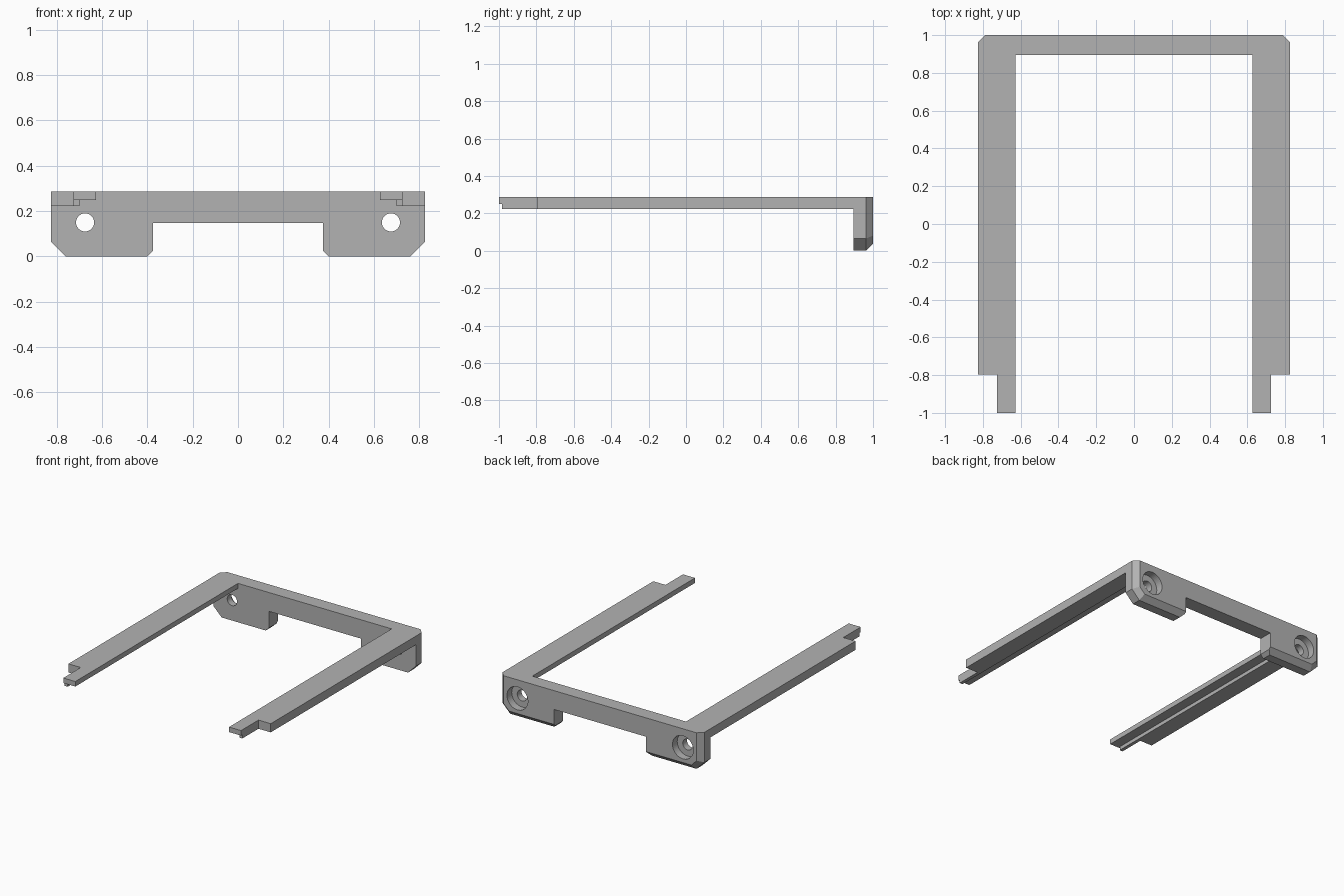
import bpy, bmesh, math
from mathutils import Vector

cube = bpy.data.objects.get("Cube")
if cube:
    bpy.data.objects.remove(cube, do_unlink=True)

grey = bpy.data.materials.new("plain_grey")
grey.use_nodes = True
GREY = (0.45, 0.45, 0.45, 1)
grey.diffuse_color = GREY
grey.node_tree.nodes["Principled BSDF"].inputs["Base Color"].default_value = GREY

TOP, HALF_WIDTH, PLATE_FRONT = 0.287, 0.825, 0.895


def prism(profile, y0, y1):
    """Closed solid from an (x, z) outline swept along y."""
    bm = bmesh.new()
    face = bm.faces.new([bm.verts.new((x, y0, z)) for x, z in profile])
    swept = bmesh.ops.extrude_face_region(bm, geom=[face])
    moved = [v for v in swept["geom"] if isinstance(v, bmesh.types.BMVert)]
    bmesh.ops.translate(bm, verts=moved, vec=(0, y1 - y0, 0))
    bmesh.ops.recalc_face_normals(bm, faces=bm.faces)
    return bm


def rect(x0, x1, z0, z1):
    return [(x0, z0), (x1, z0), (x1, z1), (x0, z1)]


def to_object(bm, name):
    mesh = bpy.data.meshes.new(name)
    bmesh.ops.recalc_face_normals(bm, faces=bm.faces)
    bm.to_mesh(mesh)
    bm.free()
    mesh.materials.append(grey)
    obj = bpy.data.objects.new(name, mesh)
    bpy.context.collection.objects.link(obj)
    return obj


def mirror(obj):
    mod = obj.modifiers.new("mirror", "MIRROR")
    mod.use_axis[0] = True


def cut(obj, cutter):
    mod = obj.modifiers.new("cut", "BOOLEAN")
    mod.operation, mod.solver, mod.object = "DIFFERENCE", "EXACT", cutter
    cutter.hide_render = True
    cutter.hide_set(True)


def trim(bm, point, normal):
    """Slice off everything beyond a plane and cap the opening."""
    geom = bm.verts[:] + bm.edges[:] + bm.faces[:]
    result = bmesh.ops.bisect_plane(bm, geom=geom, plane_co=point,
                                    plane_no=Vector(normal).normalized(), clear_outer=True)
    edges = [e for e in result["geom_cut"] if isinstance(e, bmesh.types.BMEdge)]
    bmesh.ops.holes_fill(bm, edges=edges)


# Back plate: one half with its foot, then bevelled outer rear edges
plate = prism([(0, 0.148), (0.375, 0.148), (0.375, 0.025), (0.4, 0), (0.76, 0),
               (HALF_WIDTH, 0.065), (HALF_WIDTH, TOP), (0, TOP)], PLATE_FRONT, 1)
trim(plate, (HALF_WIDTH, 0.962, 0), (1, 1, 0))
trim(plate, (0, 0.962, 0), (0, 1, -1))
trim(plate, (0.76, 0.962, 0), (1, math.sqrt(2), -1))
middle = [f for f in plate.faces if all(abs(v.co.x) < 1e-5 for v in f.verts)]
bmesh.ops.delete(plate, geom=middle, context="FACES_ONLY")
back_plate = to_object(plate, "back_plate")
mirror(back_plate)

# Screw holes with wide counterbores at the rear
for name, radius, y0, y1 in (("screw_hole_cutter", 0.04, 0.8, 1.1),
                             ("counterbore_cutter", 0.085, 0.945, 1.1)):
    for side in (-1, 1):
        ring = [(side * 0.675 + radius * math.cos(a), 0.15 + radius * math.sin(a))
                for a in (math.tau * i / 48 for i in range(48))]
        cut(back_plate, to_object(prism(ring, y0, y1), name))

# Side arms: stepped section, narrowed to a tongue at the front
arm = to_object(prism([(0.627, 0.25), (0.7, 0.25), (0.7, 0.223), (HALF_WIDTH, 0.223),
                       (HALF_WIDTH, TOP), (0.627, TOP)], -1, PLATE_FRONT), "side_arms")
cut(arm, to_object(prism(rect(0.725, 0.9, 0.1, 0.4), -1.1, -0.797), "tongue_cutter"))
cut(arm, to_object(prism(rect(0.65, 0.9, 0.1, 0.25), -1.1, -0.985), "rail_end_cutter"))
mirror(arm)
